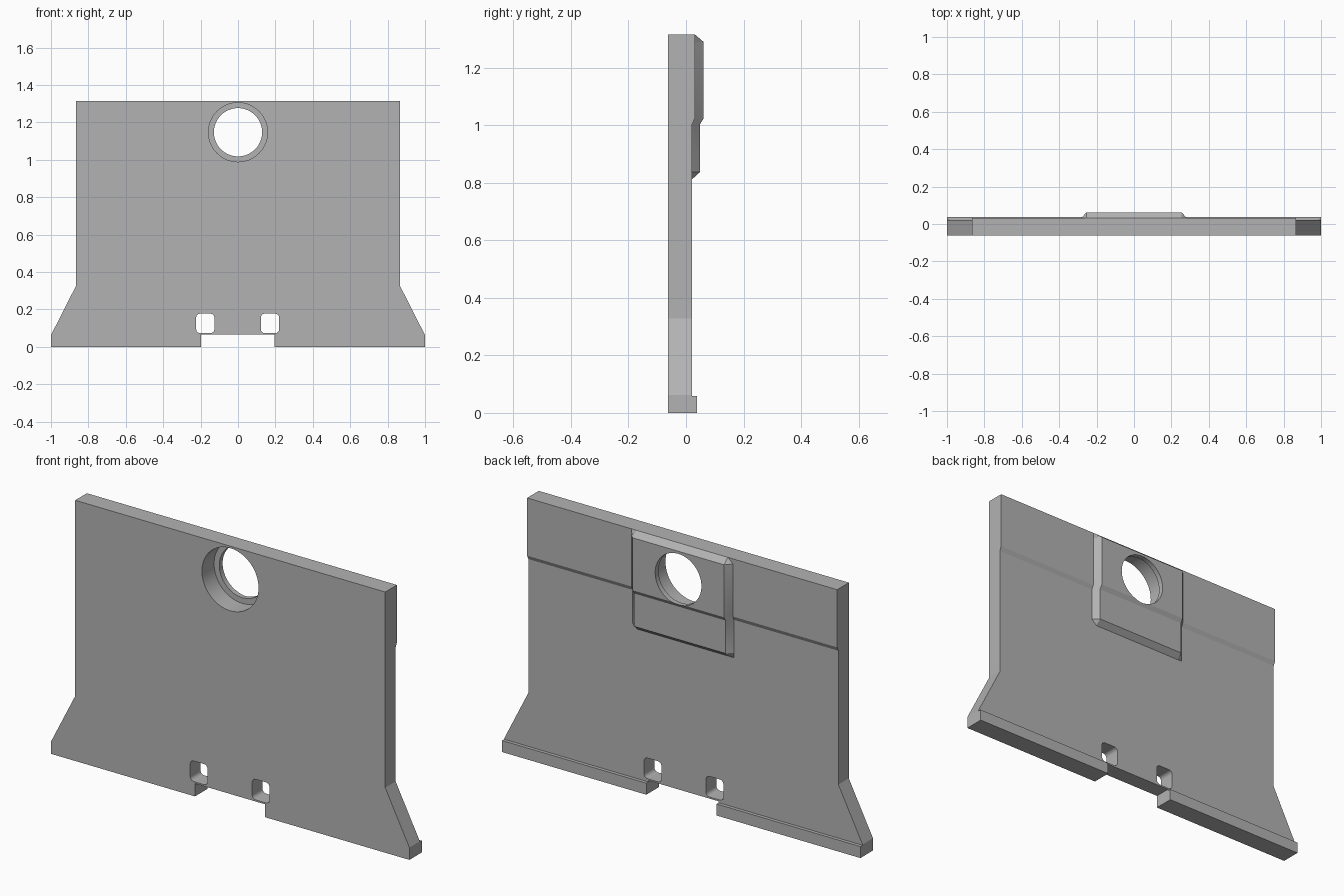
import bpy, bmesh, math

if "Cube" in bpy.data.objects:
    bpy.data.objects.remove(bpy.data.objects["Cube"])

grey = bpy.data.materials.new("plain_grey")
grey.use_nodes = True
colour = (0.45, 0.45, 0.45, 1)
grey.diffuse_color = colour
grey.node_tree.nodes["Principled BSDF"].inputs["Base Color"].default_value = colour


def loft(name, rings):
    """Closed solid skinned over rings of equal point count."""
    bm = bmesh.new()
    loops = [[bm.verts.new(p) for p in ring] for ring in rings]
    n = len(loops[0])
    for a, b in zip(loops, loops[1:]):
        for i in range(n):
            j = (i + 1) % n
            bm.faces.new((a[i], a[j], b[j], b[i]))
    bm.faces.new(loops[0])
    bm.faces.new(loops[-1])
    bmesh.ops.recalc_face_normals(bm, faces=bm.faces)
    mesh = bpy.data.meshes.new(name)
    bm.to_mesh(mesh)
    bm.free()
    mesh.materials.append(grey)
    obj = bpy.data.objects.new(name, mesh)
    bpy.context.collection.objects.link(obj)
    return obj


def front_prism(name, outline, y0, y1):
    return loft(name, [[(x, y, z) for x, z in outline] for y in (y0, y1)])


def disc(radius, cz, steps=64):
    return [(radius * math.cos(i * math.tau / steps),
             cz + radius * math.sin(i * math.tau / steps)) for i in range(steps)]


def rounded_rect(cx, cz, w, h, r, steps=5):
    pts = []
    for q, (sx, sz) in enumerate([(1, 1), (-1, 1), (-1, -1), (1, -1)]):
        for k in range(steps + 1):
            a = (q + k / steps) * math.pi / 2
            pts.append((cx + sx * (w / 2 - r) + r * math.cos(a),
                        cz + sz * (h / 2 - r) + r * math.sin(a)))
    return pts


def combine(target, tool, operation):
    """Apply a boolean and discard the tool object."""
    mod = target.modifiers.new("combine", "BOOLEAN")
    mod.operation, mod.solver, mod.object = operation, "EXACT", tool
    bpy.context.view_layer.objects.active = target
    bpy.ops.object.modifier_apply(modifier=mod.name)
    bpy.data.objects.remove(tool)


FRONT, TOP = -0.062, 1.315
LOW, HIGH = 0.021, 0.031

# Panel: side profile with bottom ledge and thicker upper band
profile = [(FRONT, 0), (0.038, 0), (0.038, 0.058), (LOW, 0.058),
           (LOW, 1.003), (HIGH, 1.024), (HIGH, TOP), (FRONT, TOP)]
panel = loft("panel", [[(x, y, z) for y, z in profile] for x in (-1.1, 1.1)])

# Flared front outline with a notch in the foot
outline = [(-1, -0.1), (-1, 0.062), (-0.865, 0.328), (-0.865, 1.4),
           (0.865, 1.4), (0.865, 0.328), (1, 0.062), (1, -0.1),
           (0.195, -0.1), (0.195, 0.065), (-0.197, 0.065), (-0.197, -0.1)]
combine(panel, front_prism("outline", outline, -0.2, 0.2), "INTERSECT")

# Chamfered raised pad on the back
heights = [0.812, 0.837, 1.003, 1.024, 1.289, TOP]
base = [LOW, LOW, LOW, HIGH, HIGH, HIGH]
raised = [LOW, 0.0485, 0.0485, 0.0615, 0.0615, HIGH]


def pad_ring(x, ys):
    sunk = [(x, 0, TOP), (x, 0, heights[0])]
    return [(x, y, z) for y, z in zip(ys, heights)] + sunk


pad = loft("pad", [pad_ring(-0.283, base), pad_ring(-0.255, raised),
                   pad_ring(0.255, raised), pad_ring(0.283, base)])
combine(panel, pad, "UNION")

# Stepped round bore and two rounded windows
combine(panel, front_prism("through_hole", disc(0.129, 1.147), -0.2, 0.2), "DIFFERENCE")
combine(panel, front_prism("counterbore", disc(0.158, 1.147), -0.2, 0.035), "DIFFERENCE")
for cx in (-0.175, 0.171):
    window = rounded_rect(cx, 0.125, 0.097, 0.104, 0.02)
    combine(panel, front_prism("window", window, -0.2, 0.2), "DIFFERENCE")

bpy.ops.object.select_all(action="DESELECT")
panel.select_set(True)
bpy.context.view_layer.objects.active = panel
bpy.ops.object.shade_smooth_by_angle(angle=math.radians(25))
